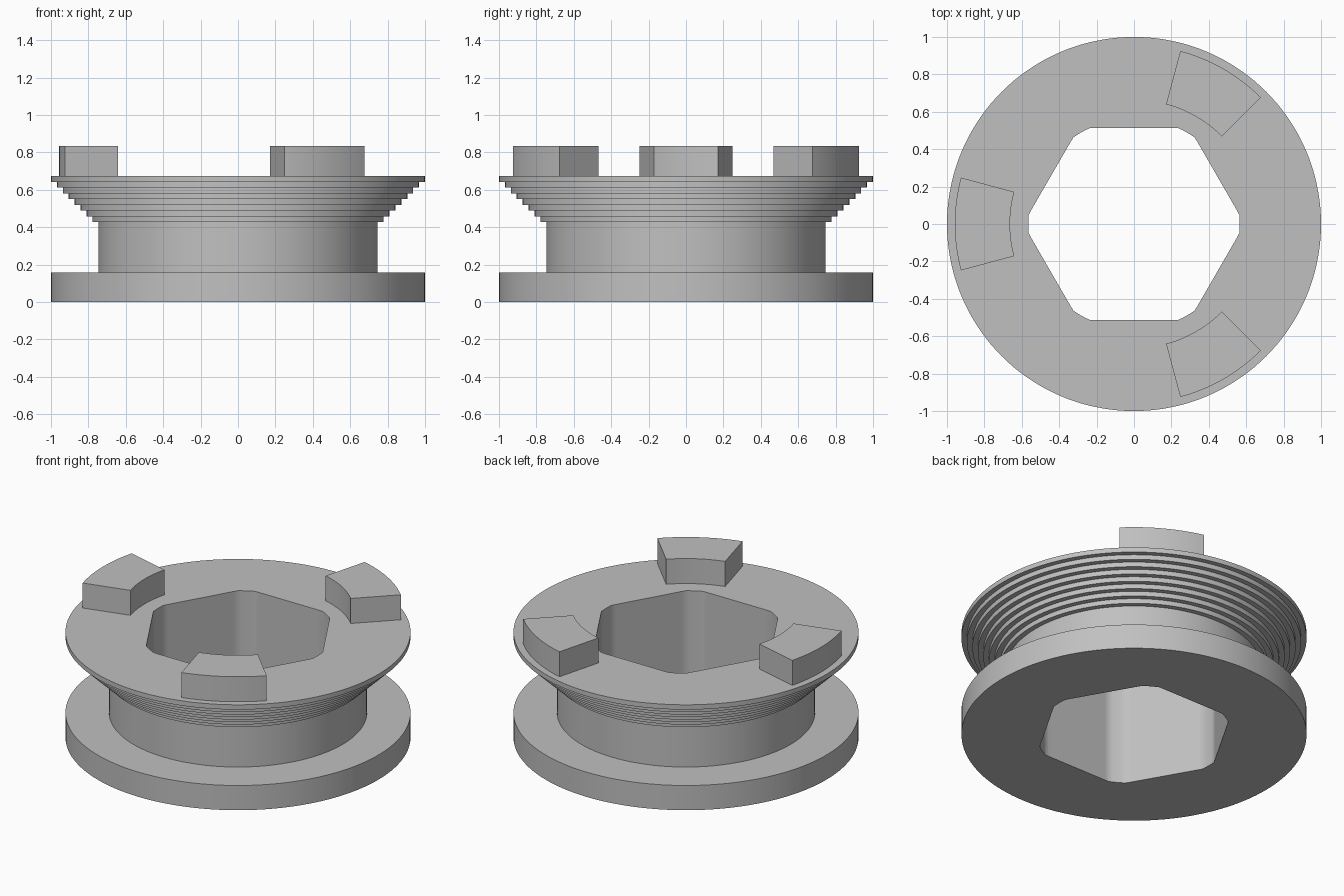
import bpy
import bmesh
from math import cos, sin, pi, radians

if "Cube" in bpy.data.objects:
    bpy.data.objects.remove(bpy.data.objects["Cube"], do_unlink=True)

SEGMENTS = 144
BASE_TOP, NECK_TOP, FLANGE_TOP, LUG_TOP = 0.158, 0.428, 0.674, 0.834
NECK_R = 0.747
STEPS = 8

grey = bpy.data.materials.new("plain grey")
grey.use_nodes = True
colour = (0.53, 0.53, 0.53, 1)
grey.diffuse_color = colour
grey.node_tree.nodes["Principled BSDF"].inputs["Base Color"].default_value = colour


def finish(name, bm):
    bmesh.ops.recalc_face_normals(bm, faces=bm.faces[:])
    mesh = bpy.data.meshes.new(name)
    bm.to_mesh(mesh)
    bm.free()
    mesh.materials.append(grey)
    obj = bpy.data.objects.new(name, mesh)
    bpy.context.collection.objects.link(obj)
    bpy.ops.object.select_all(action="DESELECT")
    obj.select_set(True)
    bpy.context.view_layer.objects.active = obj
    bpy.ops.object.shade_smooth_by_angle(angle=radians(30))
    return obj


def hole_radius(a):
    """Hexagon with its corners rounded off by a circle."""
    from_flat = (a % (pi / 3)) - pi / 6
    return min(0.565, 0.513 / cos(from_flat))


def loft(bm, profile, angles, closed):
    """Sweep a closed (radius, z) profile about z; radius None follows the hole."""
    rows = []
    for a in angles:
        rows.append([])
        for r, z in profile:
            r = hole_radius(a) if r is None else r
            rows[-1].append(bm.verts.new((r * cos(a), r * sin(a), z)))
    pairs = list(zip(rows, rows[1:]))
    if closed:
        pairs.append((rows[-1], rows[0]))
    else:
        bm.faces.new(rows[0])
        bm.faces.new(rows[-1])
    n = len(profile)
    for p, q in pairs:
        for i in range(n):
            j = (i + 1) % n
            bm.faces.new((p[i], q[i], q[j], p[j]))


# Spool body: base disc, neck, stepped flange and through hole
profile = [(None, 0), (1, 0), (1, BASE_TOP), (NECK_R, BASE_TOP)]
step_h = (FLANGE_TOP - NECK_TOP) / STEPS
z, r = NECK_TOP, NECK_R
profile.append((r, z))
for k in range(STEPS):
    r = NECK_R + (1 - NECK_R) * (k + 1) / STEPS
    profile += [(r, z), (r, z + step_h)]
    z += step_h
profile.append((None, FLANGE_TOP))
bm = bmesh.new()
loft(bm, profile, [2 * pi * i / SEGMENTS for i in range(SEGMENTS)], True)
finish("spool_body", bm)

# Three curved lugs on the flange
lug = [(0.663, FLANGE_TOP - 0.01), (0.958, FLANGE_TOP - 0.01),
       (0.958, LUG_TOP), (0.663, LUG_TOP)]
for k, name in enumerate(("back_left_lug", "right_lug", "front_left_lug")):
    middle = 60 + 120 * k
    bm = bmesh.new()
    loft(bm, lug, [radians(middle - 15 + 2.5 * i) for i in range(13)], False)
    finish(name, bm)
